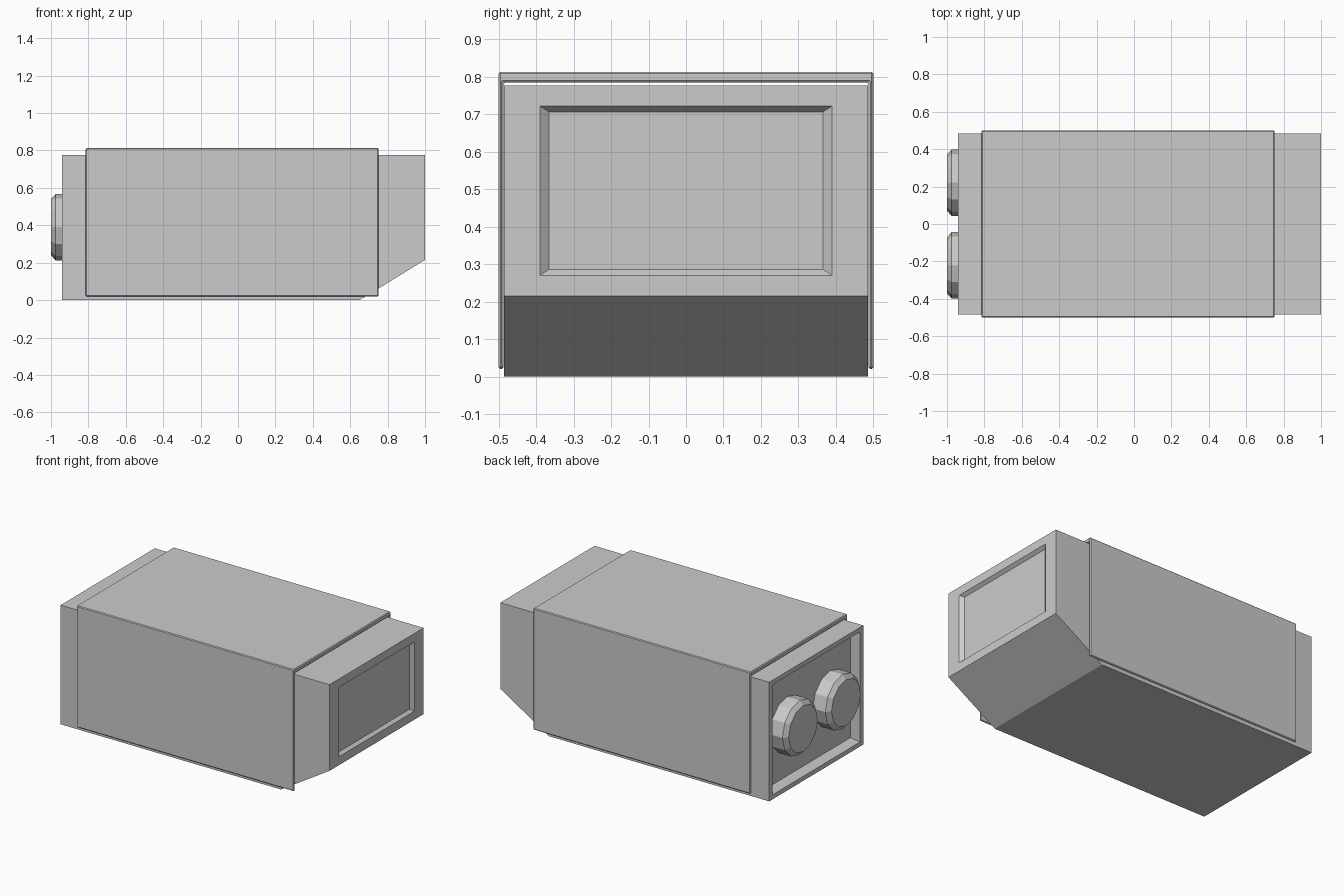
import bpy, bmesh, math
from mathutils import Matrix

if "Cube" in bpy.data.objects:
    bpy.data.objects.remove(bpy.data.objects["Cube"])


def finish(bm, name):
    bmesh.ops.recalc_face_normals(bm, faces=bm.faces)
    mesh = bpy.data.meshes.new(name)
    bm.to_mesh(mesh)
    bm.free()
    obj = bpy.data.objects.new(name, mesh)
    bpy.context.collection.objects.link(obj)
    return obj


def prism(profile, axis_point, vector):
    """Extrude a 2D profile along a vector."""
    bm = bmesh.new()
    face = bm.faces.new([bm.verts.new(axis_point(*p)) for p in profile])
    ext = bmesh.ops.extrude_face_region(bm, geom=[face], use_keep_orig=True)
    verts = [g for g in ext["geom"] if isinstance(g, bmesh.types.BMVert)]
    bmesh.ops.translate(bm, verts=verts, vec=vector)
    bmesh.ops.recalc_face_normals(bm, faces=bm.faces)
    return bm


def recess(bm, side, zc, opening, floor, depth):
    """Sink a tapered rectangular panel into one end face."""
    bm.faces.ensure_lookup_table()
    face = next(f for f in bm.faces if f.normal.x * side > 0.99)
    x = face.verts[0].co.x
    for (hy, hz), sink in ((opening, 0), (floor, depth)):
        bmesh.ops.inset_individual(bm, faces=[face], thickness=0.005)
        mid = face.calc_center_median()
        for v in face.verts:
            sy = 1 if v.co.y > mid.y else -1
            sz = 1 if v.co.z > mid.z else -1
            v.co = (x - side * sink, sy * hy, zc + sz * hz)


# Main housing with chamfered front underside and a panel at each end
housing = prism([(-0.94, 0), (0.65, 0), (1, 0.215), (1, 0.777), (-0.94, 0.777)],
                lambda x, z: (x, -0.485, z), (0, 0.97, 0))
recess(housing, 1, 0.496, (0.39, 0.226), (0.365, 0.21), 0.02)
recess(housing, -1, 0.3885, (0.452, 0.359), (0.43, 0.337), 0.055)
finish(housing, "housing")

# Cover sleeve, open underneath
half = [(0.487, 0.02), (0.5, 0.02), (0.5, 0.813)]
inner = [(0.487, 0.785)]
profile = half + [(-y, z) for y, z in reversed(half)] + [(-y, z) for y, z in inner] + inner
sleeve = finish(prism(profile, lambda y, z: (-0.815, y, z), (1.567, 0, 0)), "cover_sleeve")
bev = sleeve.modifiers.new("edge_bevel", "BEVEL")
bev.width = 0.005
bev.segments = 1
bev.limit_method = "ANGLE"

# Pair of rear knobs: twelve-sided with a chamfered rim
for side, label in ((1, "left"), (-1, "right")):
    bm = bmesh.new()
    rings = []
    for x, r in ((-0.88, 0.178), (-0.975, 0.178), (-1.0, 0.15)):
        rings.append([bm.verts.new((x, side * 0.221 + r * math.cos(a * math.pi / 6),
                                    0.39 + r * math.sin(a * math.pi / 6))) for a in range(12)])
    for lo, hi in zip(rings, rings[1:]):
        for i in range(12):
            j = (i + 1) % 12
            bm.faces.new((lo[i], lo[j], hi[j], hi[i]))
    bm.faces.new(rings[0])
    bm.faces.new(rings[-1])
    finish(bm, "rear_knob_" + label)
